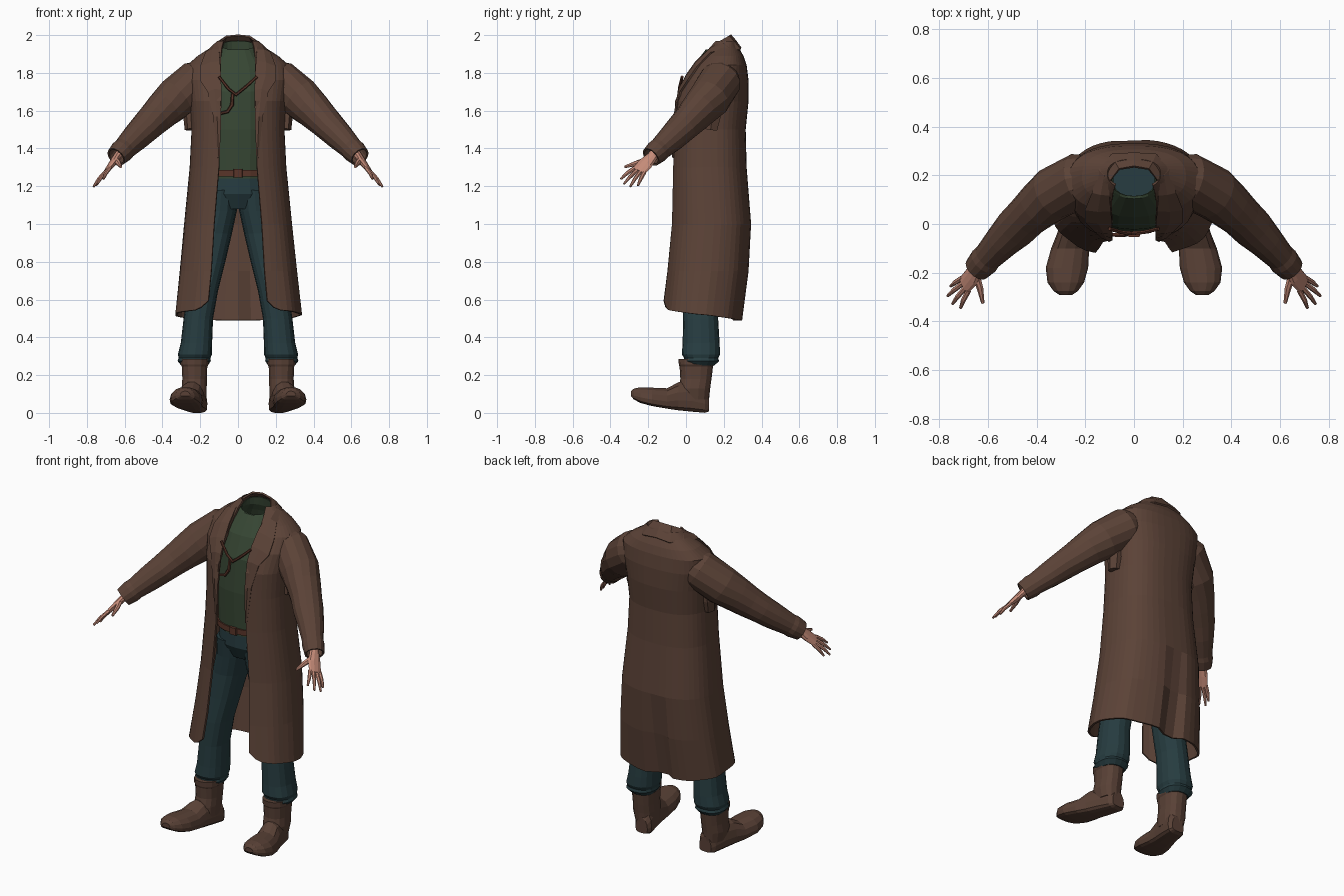
import bpy, bmesh, math
from mathutils import Vector

cube = bpy.data.objects.get("Cube")
if cube:
    bpy.data.objects.remove(cube)


def material(name, r, g, b):
    m = bpy.data.materials.new(name)
    m.use_nodes = True
    m.diffuse_color = (r, g, b, 1)
    m.node_tree.nodes["Principled BSDF"].inputs["Base Color"].default_value = (r, g, b, 1)
    return m


COAT = material("coat_brown", .105, .055, .038)
BOOT = material("boot_brown", .10, .053, .037)
SHIRT = material("shirt_green", .038, .062, .034)
PANTS = material("trouser_teal", .02, .046, .052)
SKIN = material("skin", .56, .26, .19)
LEATHER = material("red_leather", .10, .035, .022)


def loft(name, rings, mat, closed=True, caps=True, mirror=False, thick=0, smooth=0):
    """Skin a list of point rings into one object."""
    bm = bmesh.new()
    rows = [[bm.verts.new(p) for p in ring] for ring in rings]
    n = len(rows[0])
    for a, b in zip(rows, rows[1:]):
        for i in range(n if closed else n - 1):
            j = (i + 1) % n
            bm.faces.new((a[i], a[j], b[j], b[i]))
    if caps and closed:
        bm.faces.new(rows[0])
        bm.faces.new(rows[-1])
    bmesh.ops.recalc_face_normals(bm, faces=bm.faces)
    me = bpy.data.meshes.new(name)
    bm.to_mesh(me)
    bm.free()
    me.materials.append(mat)
    ob = bpy.data.objects.new(name, me)
    bpy.context.collection.objects.link(ob)
    if mirror:
        ob.modifiers.new("mirror", 'MIRROR')
    if thick:
        mod = ob.modifiers.new("thickness", 'SOLIDIFY')
        mod.thickness, mod.offset = thick, 0
    if smooth:
        bpy.context.view_layer.objects.active = ob
        ob.select_set(True)
        bpy.ops.object.shade_smooth_by_angle(angle=math.radians(smooth))
        ob.select_set(False)
    return ob


def spow(v, p):
    return math.copysign(abs(v) ** p, v)


def level(z, cx, hw, yf, yb, n=20, p=.85, tilt=0):
    """Horizontal rounded ring between a front and a back y."""
    out = []
    for i in range(n):
        t = math.tau * i / n
        out.append((cx + hw * spow(math.sin(t), p),
                    (yf + yb) / 2 - (yb - yf) / 2 * spow(math.cos(t), p),
                    z - tilt * math.cos(t)))
    return out


def tube(name, path, mat, up=(0, 0, 1), n=12, **kw):
    """Sweep an ellipse along (x, y, z, side radius, up radius) stations."""
    pts = [Vector(s[:3]) for s in path]
    rings = []
    for i, s in enumerate(path):
        t = (pts[min(i + 1, len(pts) - 1)] - pts[max(i - 1, 0)]).normalized()
        side = t.cross(Vector(up)).normalized()
        top = side.cross(t)
        rings.append([pts[i] + side * s[3] * math.cos(a) + top * s[4] * math.sin(a)
                      for a in (math.tau * k / n for k in range(n))])
    return loft(name, rings, mat, **kw)


# Long open coat: each level is an arc from one front edge round the back
def coat_level(z, hw, yf, yb, gap, n=41, p=.8):
    a = math.asin((gap / hw) ** (1 / p))
    low = max(0, min(1, (1.05 - z) / .5))
    ring = []
    for i in range(n):
        t = a + (math.tau - 2 * a) * i / (n - 1)
        end = min(i, n - 1 - i)
        pleat = 1 + .014 * low * math.sin(9 * t)
        x = hw * pleat * spow(math.sin(t), p)
        y = (yf + yb) / 2 - (yb - yf) / 2 * pleat * spow(math.cos(t), p)
        if i in (n // 2, n // 2 + 1):          # back vent fold
            y -= .035 * low
        hem = low * (.03 * (1 + math.cos(t)) + (.045, .012, 0)[min(end, 2)])
        ring.append((x, y, z + hem * (z < .6)))
    return ring


COAT_LEVELS = [
    (.49, .33, -.125, .29, .155), (.75, .305, -.105, .325, .14),
    (1.0, .28, -.08, .34, .125), (1.3, .25, -.07, .315, .10),
    (1.5, .24, -.065, .31, .095), (1.65, .25, -.058, .325, .09),
    (1.76, .27, -.01, .325, .09), (1.84, .262, .05, .315, .09),
    (1.885, .21, .09, .30, .09), (1.93, .14, .12, .275, .085),
    (1.965, .105, .15, .26, .075)]
loft("long_coat", [coat_level(*s) for s in COAT_LEVELS], COAT, closed=False, thick=.012)

# Folded collar running down into the lapels: crest point, outer point
COLLAR = [
    ((0, .235, 2.0), (0, .29, 1.93)), ((.06, .225, 1.993), (.09, .285, 1.92)),
    ((.095, .18, 1.965), (.145, .225, 1.925)), ((.1, .12, 1.92), (.17, .13, 1.905)),
    ((.095, .055, 1.86), (.2, .06, 1.83)), ((.09, .005, 1.79), (.2, .012, 1.76)),
    ((.088, -.035, 1.71), (.16, -.028, 1.70)), ((.09, -.062, 1.55), (.13, -.055, 1.57)),
    ((.098, -.066, 1.35), (.106, -.064, 1.35))]
loft("collar_and_lapels", [[c, Vector(c).lerp(Vector(o), .5) + Vector((0, -.004, .008)), o]
                           for c, o in COLLAR], COAT, closed=False, mirror=True, thick=.01)

# Sleeves with a slightly flared cuff
tube("sleeves", [
    (.16, .185, 1.78, .09, .09), (.22, .18, 1.755, .108, .108), (.33, .125, 1.665, .105, .108),
    (.39, .075, 1.61, .093, .096), (.44, .03, 1.56, .083, .086), (.49, -.02, 1.51, .08, .076),
    (.54, -.07, 1.46, .068, .07), (.60, -.135, 1.40, .055, .057), (.615, -.152, 1.385, .058, .059),
    (.645, -.185, 1.355, .05, .05), (.625, -.163, 1.375, .042, .042)][:-1],
    COAT, n=14, caps=False, mirror=True, thick=.01)
tube("armpit_folds", [(.245, .15, 1.65, .03, .04), (.255, .14, 1.57, .035, .05),
                      (.25, .13, 1.5, .032, .04)], COAT, up=(0, 1, 0), n=6, mirror=True)

# Hands: flattened palm, four fingers and a thumb
across = Vector((-.4, -.83, .36)).normalized()
along = Vector((.55, -.55, -.62)).normalized()
normal = along.cross(across)
tube("palms", [(.615, -.155, 1.385, .028, .026), (.64, -.18, 1.355, .03, .022),
               (.665, -.215, 1.32, .042, .018), (.697, -.252, 1.278, .04, .012)],
     SKIN, up=normal, n=10, mirror=True)
knuckles = Vector((.692, -.247, 1.284))
TIPS = {"little": (.752, -.255, 1.203), "ring": (.765, -.295, 1.198),
        "middle": (.745, -.328, 1.212), "index": (.712, -.345, 1.238)}
for i, (finger, tip) in enumerate(TIPS.items()):
    base = knuckles + across * (-.031 + .021 * i)
    mid = base.lerp(Vector(tip), .55) + Vector((.003, 0, .004))
    tube(finger + "_fingers", [(*base, .0115, .011), (*mid, .0105, .01), (*tip, .006, .006)],
         SKIN, up=normal, n=7, mirror=True)
tube("thumbs", [(.65, -.205, 1.34, .018, .016), (.632, -.262, 1.322, .015, .013),
                (.62, -.325, 1.302, .007, .007)], SKIN, up=normal, n=7, mirror=True)

# Shirt, open at the neck
SHIRT_LEVELS = [(1.24, .168, -.03, .26), (1.5, .18, -.036, .28), (1.7, .18, -.02, .29),
                (1.82, .165, .03, .28), (1.88, .12, .075, .265), (1.92, .092, .105, .25)]
shirt = [level(z, 0, hw, f, b) for z, hw, f, b in SHIRT_LEVELS]
shirt.append(level(1.945, 0, .088, .115, .245, tilt=.025))
loft("shirt", shirt, SHIRT, caps=False, thick=.006)

# Belt and buckle
loft("belt", [level(z, 0, .176, -.04, .268) for z in (1.252, 1.285)], LEATHER, caps=False, thick=.008)
loft("buckle", [level(z, 0, .025, -.054, -.038, n=8, p=.4) for z in (1.247, 1.29)], LEATHER)

# Cord hanging over the shirt
tube("neck_cord", [(-.1, -.02, 1.78, .008, .008), (-.05, -.034, 1.715, .008, .008),
                   (-.01, -.038, 1.685, .009, .009), (.04, -.034, 1.725, .008, .008),
                   (.1, -.02, 1.78, .008, .008)], LEATHER, up=(0, -1, 0), n=6)
tube("cord_tail", [(-.028, -.038, 1.69, .009, .009), (-.032, -.044, 1.63, .01, .009),
                   (-.055, -.046, 1.595, .009, .009), (-.095, -.044, 1.585, .008, .008)],
     LEATHER, up=(0, -1, 0), n=6)

# Trousers: hips and two legs
loft("trouser_hips", [level(*s) for s in [
    (1.265, 0, .165, -.028, .255), (1.16, 0, .175, -.03, .275), (1.08, 0, .15, .01, .25)]], PANTS)
loft("trouser_legs", [level(*s, n=16) for s in [
    (1.18, .088, .088, -.025, .27), (1.07, .096, .09, -.01, .25), (.95, .122, .09, 0, .22),
    (.8, .152, .085, -.005, .19), (.65, .185, .08, -.015, .17), (.5, .21, .078, -.015, .17),
    (.37, .22, .083, -.018, .178), (.31, .228, .09, -.022, .18), (.29, .23, .084, -.01, .17),
    (.275, .232, .088, -.018, .175), (.25, .23, .07, 0, .15)]], PANTS, mirror=True)

# Boots: shaft with a rim, and a foot with a raised toe
loft("boot_shafts", [level(*s, n=14) for s in [
    (.285, .23, .074, -.04, .15), (.255, .23, .075, -.038, .148), (.245, .23, .069, -.034, .143),
    (.18, .23, .066, -.03, .135), (.13, .232, .068, -.04, .128), (.07, .228, .06, -.04, .122)]],
    BOOT, mirror=True)


def foot_section(y, cx, hw, bottom, top, n=14):
    ring = []
    for i in range(n):
        t = math.tau * i / n
        s, c = math.sin(t), math.cos(t)
        flat = .45 if s < 0 else 1              # squarer towards the sole
        ring.append((cx + hw * spow(c, .6 if s < 0 else .9), y,
                     bottom + (top - bottom) * (.35 + (.35 if s < 0 else .65) * spow(s, flat))))
    return ring


loft("boot_feet", [foot_section(*s) for s in [
    (.122, .215, .04, .008, .10), (.10, .217, .055, 0, .14), (.03, .232, .062, .006, .17),
    (-.04, .248, .068, .013, .165), (-.10, .262, .078, .022, .132), (-.18, .275, .087, .036, .135),
    (-.24, .28, .075, .052, .137), (-.275, .28, .05, .07, .13), (-.292, .28, .025, .088, .115)]],
    BOOT, mirror=True)
